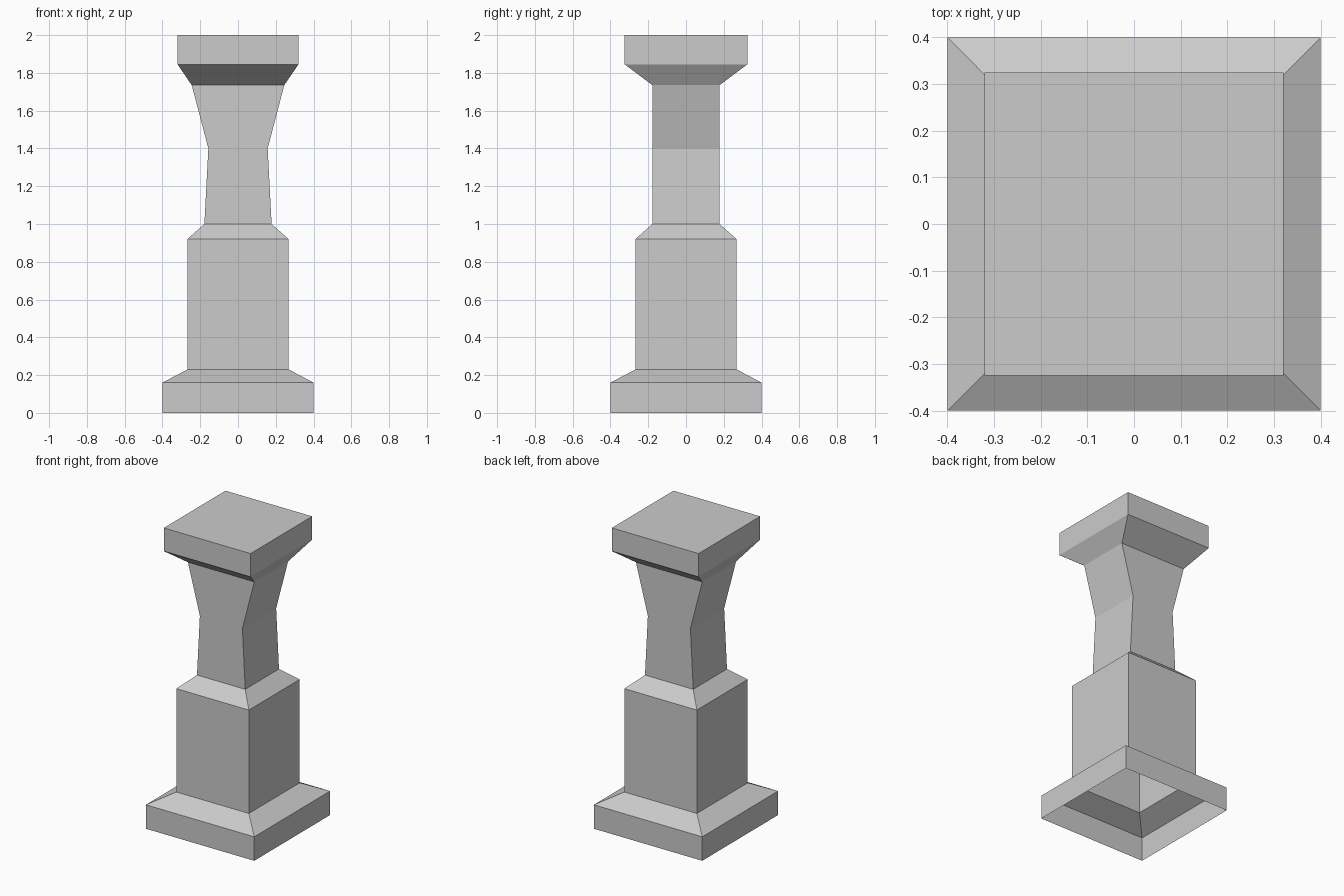
import bpy
import bmesh

cube = bpy.data.objects.get("Cube")
if cube:
    bpy.data.objects.remove(cube, do_unlink=True)

stone = bpy.data.materials.new("grey_stone")
stone.use_nodes = True
colour = (0.6, 0.6, 0.6, 1)
stone.diffuse_color = colour
stone.node_tree.nodes["Principled BSDF"].inputs["Base Color"].default_value = colour


def loft(name, sections, cap=False):
    """Open rectangular shell through (half_x, half_y, z) sections."""
    bm = bmesh.new()
    rings = [[bm.verts.new((sx * hx, sy * hy, z))
              for sx, sy in ((-1, -1), (1, -1), (1, 1), (-1, 1))]
             for hx, hy, z in sections]
    for low, high in zip(rings, rings[1:]):
        for i in range(4):
            j = (i + 1) % 4
            bm.faces.new((low[i], low[j], high[j], high[i]))
    if cap:
        bm.faces.new(rings[-1])
    mesh = bpy.data.meshes.new(name)
    bm.to_mesh(mesh)
    bm.free()
    mesh.materials.append(stone)
    obj = bpy.data.objects.new(name, mesh)
    bpy.context.collection.objects.link(obj)
    return obj


# Hollow foot, open underneath, with a sloped upper edge
loft("base", [(0.4, 0.4, 0), (0.4, 0.4, 0.16), (0.268, 0.268, 0.23)])

# Square block with a chamfered shoulder
loft("pedestal", [(0.268, 0.268, 0.23), (0.268, 0.268, 0.92), (0.178, 0.178, 1.0)])

# Shaft pinched and flared sideways only
loft("shaft", [(0.178, 0.178, 1.0), (0.157, 0.178, 1.4), (0.245, 0.178, 1.735)])

# Flared capital with a flat top slab
loft("capital", [(0.245, 0.178, 1.735), (0.32, 0.325, 1.845), (0.32, 0.325, 2.0)], cap=True)
